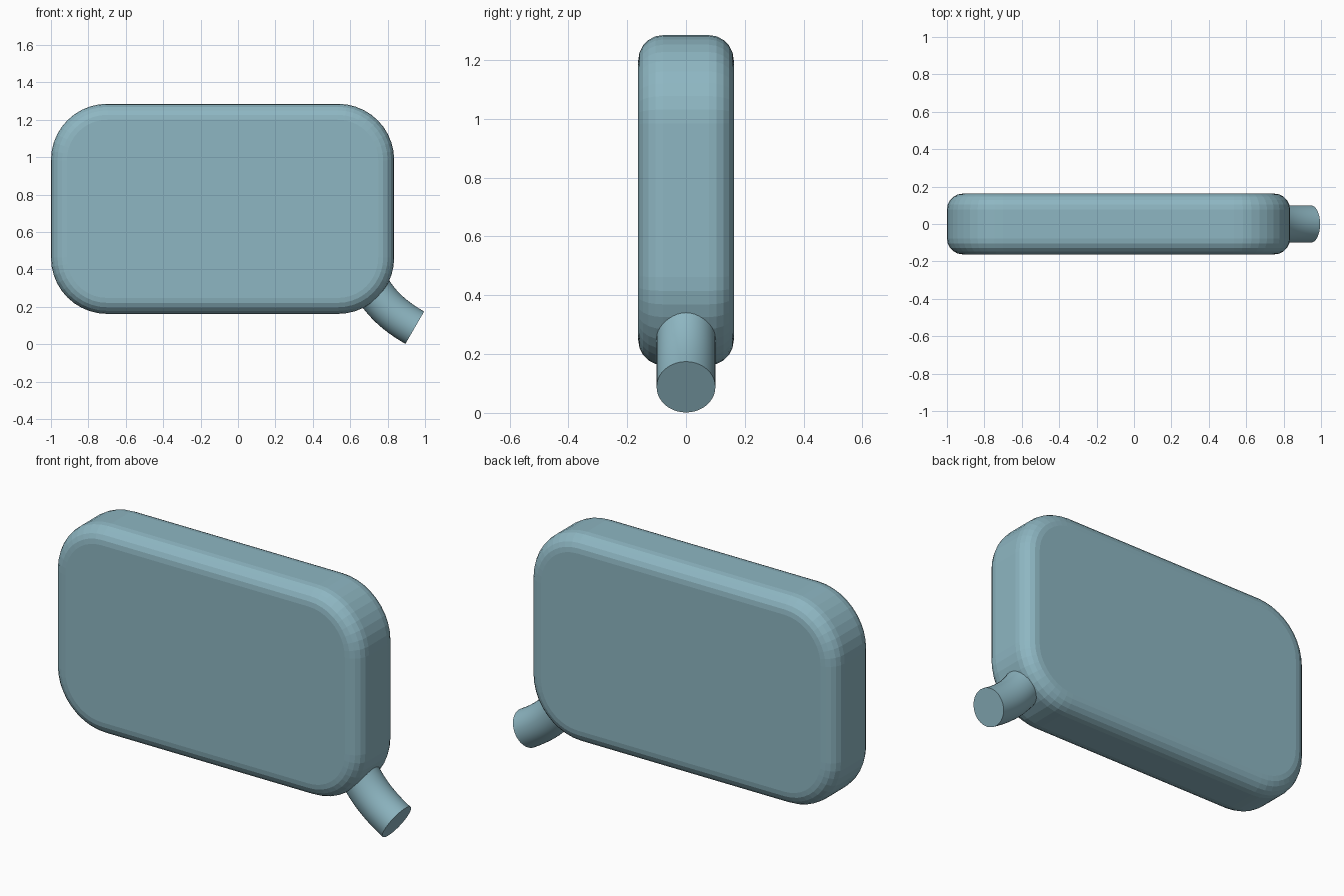
import bpy, bmesh, math
from mathutils import Vector

if "Cube" in bpy.data.objects:
    bpy.data.objects.remove(bpy.data.objects["Cube"])

mat = bpy.data.materials.new("soft_teal")
mat.diffuse_color = (0.27, 0.47, 0.54, 1)
mat.use_nodes = True
mat.node_tree.nodes["Principled BSDF"].inputs["Base Color"].default_value = mat.diffuse_color


def make_object(name, bm):
    bmesh.ops.recalc_face_normals(bm, faces=bm.faces)
    mesh = bpy.data.meshes.new(name)
    bm.to_mesh(mesh)
    bm.free()
    mesh.materials.append(mat)
    obj = bpy.data.objects.new(name, mesh)
    bpy.context.collection.objects.link(obj)
    return obj


# Main slab: rounded rectangle, extruded, with rolled rims
X0, X1, Z0, Z1, HALF, R, STEPS = -1.0, 0.835, 0.162, 1.285, 0.1625, 0.30, 10
bm = bmesh.new()
corners = [(X1 - R, Z1 - R), (X0 + R, Z1 - R), (X0 + R, Z0 + R), (X1 - R, Z0 + R)]
outline = []
for i, (cx, cz) in enumerate(corners):
    for s in range(STEPS + 1):
        a = math.pi / 2 * (i + s / STEPS)
        outline.append(bm.verts.new((cx + R * math.cos(a), -HALF, cz + R * math.sin(a))))
face = bm.faces.new(outline)
ext = bmesh.ops.extrude_face_region(bm, geom=[face], use_keep_orig=True)
bmesh.ops.translate(bm, vec=(0, 2 * HALF, 0),
                    verts=[g for g in ext["geom"] if isinstance(g, bmesh.types.BMVert)])
body = make_object("body", bm)
bevel = body.modifiers.new("rounded_rim", 'BEVEL')
bevel.width = 0.085
bevel.segments = 5
bevel.limit_method = 'ANGLE'
bevel.angle_limit = math.radians(50)

# Bent spout: rings swept along a curve out of the lower corner
P = [Vector(p) for p in ((0.66, 0, 0.40), (0.735, 0, 0.25), (0.80, 0, 0.172), (0.945, 0, 0.088))]
RINGS, SIDES, RAD = 14, 40, 0.1
bm = bmesh.new()
rings = []
for k in range(RINGS + 1):
    t = k / RINGS
    u = 1 - t
    c = P[0] * u**3 + P[1] * 3 * u * u * t + P[2] * 3 * u * t * t + P[3] * t**3
    d = ((P[1] - P[0]) * u * u + (P[2] - P[1]) * 2 * u * t + (P[3] - P[2]) * t * t).normalized()
    side = Vector((0, 1, 0))
    up = d.cross(side)
    rings.append([bm.verts.new(c + RAD * (side * math.cos(2 * math.pi * j / SIDES)
                                          + up * math.sin(2 * math.pi * j / SIDES)))
                  for j in range(SIDES)])
for a, b in zip(rings, rings[1:]):
    for j in range(SIDES):
        n = (j + 1) % SIDES
        bm.faces.new((a[j], a[n], b[n], b[j]))
bm.faces.new(rings[0])
bm.faces.new(rings[-1])
spout = make_object("spout", bm)
bpy.context.view_layer.objects.active = spout
spout.select_set(True)
bpy.ops.object.shade_smooth_by_angle(angle=math.radians(35))
